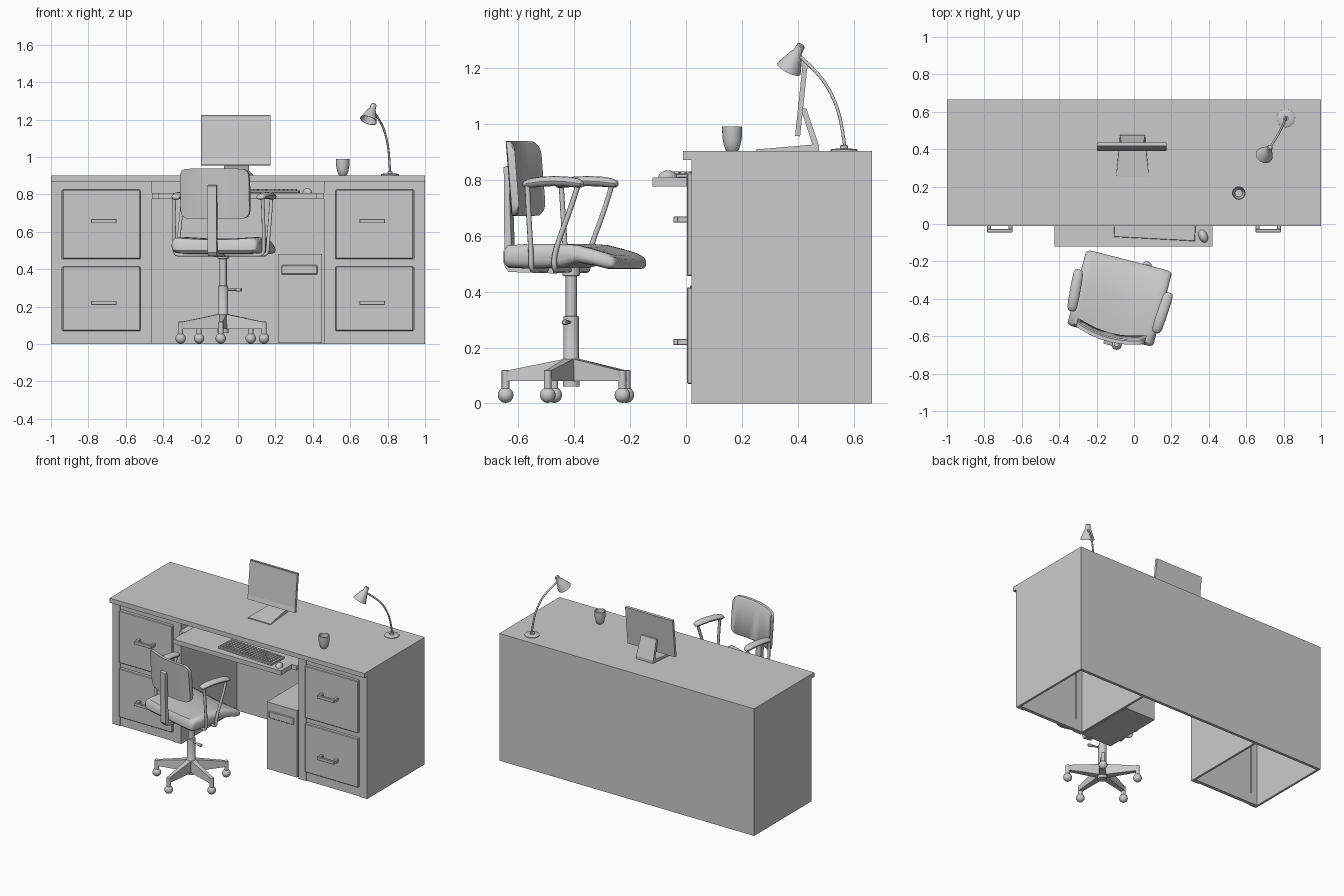
import bpy, bmesh
from math import sin, cos, pi, radians
from mathutils import Matrix, Vector

if "Cube" in bpy.data.objects:
    bpy.data.objects.remove(bpy.data.objects["Cube"])

I = Matrix.Identity(4)


def finish(name, bm, M=I, smooth=False):
    bmesh.ops.recalc_face_normals(bm, faces=bm.faces[:])
    bm.transform(M)
    me = bpy.data.meshes.new(name)
    bm.to_mesh(me)
    bm.free()
    ob = bpy.data.objects.new(name, me)
    bpy.context.collection.objects.link(ob)
    if smooth:
        bpy.ops.object.select_all(action='DESELECT')
        ob.select_set(True)
        bpy.context.view_layer.objects.active = ob
        bpy.ops.object.shade_smooth_by_angle(angle=radians(40))
    return ob


def add_box(bm, lo, hi):
    c = [(a + b) / 2 for a, b in zip(lo, hi)]
    s = [b - a for a, b in zip(lo, hi)]
    return bmesh.ops.create_cube(bm, size=1, matrix=Matrix.Translation(c) @ Matrix.Diagonal((*s, 1)))


def boxes(name, parts, M=I, bevel=0):
    bm = bmesh.new()
    for lo, hi in parts:
        add_box(bm, lo, hi)
    if bevel:
        bmesh.ops.bevel(bm, geom=bm.edges[:], offset=bevel, segments=1, affect='EDGES', profile=0.5)
    return finish(name, bm, M)


def loft(name, rings, M=I, smooth=True):
    bm = bmesh.new()
    vs = [[bm.verts.new(p) for p in r] for r in rings]
    n = len(rings[0])
    for a, b in zip(vs, vs[1:]):
        for i in range(n):
            j = (i + 1) % n
            bm.faces.new((a[i], a[j], b[j], b[i]))
    bm.faces.new(vs[0])
    bm.faces.new(vs[-1])
    return finish(name, bm, M, smooth)


def lathe(name, profile, M=I, n=20):
    return loft(name, [[(r * cos(2 * pi * i / n), r * sin(2 * pi * i / n), z) for i in range(n)]
                       for r, z in profile], M)


def tube(name, pts, r, M=I, kind='NURBS'):
    cu = bpy.data.curves.new(name, 'CURVE')
    cu.dimensions = '3D'
    cu.bevel_depth, cu.bevel_resolution, cu.use_fill_caps = r, 2, True
    sp = cu.splines.new(kind)
    sp.points.add(len(pts) - 1)
    for p, co in zip(sp.points, pts):
        p.co = (*co, 1)
    if kind == 'NURBS':
        sp.use_endpoint_u, sp.order_u, sp.resolution_u = True, 3, 5
    ob = bpy.data.objects.new(name, cu)
    ob.matrix_world = M
    bpy.context.collection.objects.link(ob)


def T(*p):
    return Matrix.Translation(p)


# ---- desk shell
boxes("desk_top", [((-1, -.01, .87), (1, .665, .902))])
boxes("desk_back", [((-1, .645, 0), (1, .665, .87))])
for s, side in ((-1, "left"), (1, "right")):
    def span(a, b, y0, y1, z0, z1):
        return ((min(s * a, s * b), y0, z0), (max(s * a, s * b), y1, z1))
    boxes(side + "_pedestal", [
        span(.985, 1, .02, .645, 0, .87), span(.46, .475, .02, .645, 0, .87),   # side panels
        span(.94, .985, .02, .05, 0, .87), span(.475, .52, .02, .05, 0, .87),   # stiles
        span(.52, .94, .026, .05, 0, .075), span(.52, .94, .026, .05, .41, .455),
        span(.52, .94, .026, .05, .82, .87)])                                   # rails
    for z0, z1, zh, lab in ((.455, .825, .657, "upper"), (.07, .415, .22, "lower")):
        boxes(f"{side}_{lab}_drawer", [span(.522, .938, .003, .045, z0, z1)], bevel=.004)
        boxes(f"{side}_{lab}_handle", [
            span(.65, .785, -.045, -.028, zh - .011, zh + .011),
            span(.65, .67, -.03, .005, zh - .011, zh + .011),
            span(.765, .785, -.03, .005, zh - .011, zh + .011)], bevel=.002)
    boxes(side + "_tray_runner", [span(.42, .46, .0, .4, .775, .808)])
boxes("keyboard_tray", [((-.425, -.12, .775), (.42, .4, .807))])

# ---- keyboard and mouse
K = T(.112, -.01, .807) @ Matrix.Rotation(radians(-3), 4, 'Z')
boxes("keyboard_body", [((-.217, -.07, 0), (.217, .07, .014))], K, .002)
keys = []
for r in range(6):
    for c in range(18):
        x, y = -.206 + c * .0229, -.062 + r * .0207
        keys.append(((x, y, .012), (x + .0185, y + .0165, .022)))
boxes("keyboard_keys", keys, K)
bm = bmesh.new()
bmesh.ops.create_uvsphere(bm, u_segments=16, v_segments=10, radius=1)
bmesh.ops.bisect_plane(bm, geom=bm.verts[:] + bm.edges[:] + bm.faces[:], plane_co=(0, 0, 0),
                       plane_no=(0, 0, -1), clear_outer=True)
bmesh.ops.holes_fill(bm, edges=bm.edges[:])
finish("mouse", bm, T(.37, -.065, .807) @ Matrix.Rotation(.4, 4, 'Z') @ Matrix.Diagonal((.024, .036, .026, 1)), True)

# ---- monitor
bm = bmesh.new()
add_box(bm, (-.186, -.009, -.135), (.186, .009, .135))
bm.normal_update()
front = min(bm.faces, key=lambda f: f.normal.y)
bmesh.ops.inset_region(bm, faces=[front], thickness=.014)
for v in front.verts:
    v.co.y += .004
    if v.co.z < 0:
        v.co.z += .022
finish("monitor", bm, T(-.013, .413, 1.09) @ Matrix.Rotation(radians(-6), 4, 'X'))
stand = [(.25, .902, .088), (.475, .902, .067), (.475, .922, .067), (.43, 1.055, .06),
         (.41, 1.055, .06), (.452, .925, .067), (.25, .908, .088)]
loft("monitor_stand", [[(-.008 + s * w, y, z) for y, z, w in stand] for s in (-1, 1)], smooth=False)

# ---- cup
lathe("cup", [(.02, .902), (.023, .905), (.03, .925), (.035, .95), (.036, .99),
              (.031, .99), (.03, .95), (.02, .915)], T(.56, .165, 0), 24)

# ---- desk lamp
lathe("lamp_base", [(.048, .902), (.048, .907), (.044, .910), (.014, .911), (.014, .922), (.008, .924)],
      T(.812, .565, 0), 24)
tube("lamp_arm", [(.813, .568, .915), (.809, .556, 1.01), (.795, .525, 1.1),
                  (.77, .475, 1.18), (.728, .41, 1.238)], .006)
top, rim = Vector((.728, .412, 1.282)), Vector((.697, .367, 1.195))
lathe("lamp_shade", [(.011, 0), (.015, .004), (.017, .032), (.023, .04), (.047, .102), (.044, .102),
                     (.02, .045)],
      Matrix.Translation(top) @ (rim - top).to_track_quat('Z', 'Y').to_matrix().to_4x4(), 20)

# ---- computer tower
boxes("computer_tower", [((.213, .02, .005), (.45, .46, .48))])
boxes("tower_panel", [((.232, .014, .372), (.425, .03, .422))], bevel=.004)

# ---- swivel chair, built facing +y then turned
C = T(-.08, -.41, 0) @ Matrix.Rotation(radians(-14.4), 4, 'Z')

# seat: waterfall section given as (depth, bottom, top)
sec = [(-.195, .5, .55), (-.18, .485, .57), (-.1, .482, .575), (.02, .485, .575), (.08, .503, .57),
       (.14, .492, .555), (.19, .48, .54), (.215, .482, .525), (.222, .492, .51)]
rings = []
for u, d in ((-.237, .03), (-.232, .014), (-.218, .003), (-.19, 0), (-.1, 0), (0, 0),
             (.1, 0), (.19, 0), (.218, .003), (.232, .014), (.237, .03)):
    k, sv, dip = 1 - d / .045, 1 - d / .4, .012 * (1 - (u / .237) ** 2)
    up = [(u, v * sv, (b + t) / 2 + k * (t - b) / 2 - dip) for v, b, t in sec]
    dn = [(u, v * sv, (b + t) / 2 - k * (t - b) / 2) for v, b, t in sec]
    rings.append(up + dn[::-1])
loft("seat", rings, C)

# backrest: curved panel with rounded corners
rings = []
for u, c in ((-.19, .045), (-.187, .025), (-.178, .011), (-.16, .002), (-.1, 0), (-.05, 0), (0, 0),
             (.05, 0), (.1, 0), (.16, .002), (.178, .011), (.187, .025), (.19, .045)):
    v, z0, z1 = -.205 + u * u, .67 + c, .938 - c
    rings.append([(u, v + t - (z - .67) * .08, z) for t, z in
                  ((0, z0), (0, z1), (.02, z1), (.028, z1 - .01), (.028, z0 + .01), (.02, z0))])
loft("backrest", rings, C)
prof = [(-.06, .465), (-.225, .47), (-.24, .49), (-.243, .845), (-.225, .85), (-.213, .5),
        (-.205, .487), (-.06, .485)]
loft("backrest_post", [[(u, v, z) for v, z in prof] for u in (-.025, .025)], C, False)

# armrests with two bent rods each
for s, side in ((-1, "left"), (1, "right")):
    rings = []
    for v, f in ((-.118, .35), (-.112, .7), (-.095, .93), (-.05, 1), (0, 1), (.05, 1),
                 (.085, .93), (.103, .7), (.108, .35)):
        rings.append([(s * (.241 + .07 * v) + .028 * f * cos(a), v,
                       .795 - .9 * v * v + .018 * f * sin(a))
                      for a in [2 * pi * i / 12 for i in range(12)]])
    loft(side + "_arm_pad", rings, C)
    for lab, vt, vb in (("front", .09, .0), ("rear", -.1, -.085)):
        tube(f"{side}_{lab}_arm_rod",
             [(s * .243, vt, .79), (s * .247, vt * .7 + vb * .3, .7), (s * .247, vb, .54),
              (s * .247, vb, .478), (s * .2, vb, .475), (s * .03, vb, .478)], .0095, C)

# gas column and lever
lathe("column", [(.03, .06), (.03, .16), (.027, .165), (.027, .31), (.02, .313), (.02, .455),
                 (.031, .457), (.031, .495)], C)
tube("height_lever", [(0, 0, .29), (.085, 0, .29)], .006, C, 'POLY')
lathe("lever_grip", [(.006, 0), (.01, .004), (.01, .03), (.006, .034)],
      C @ T(.07, 0, .29) @ Matrix.Rotation(pi / 2, 4, 'Y'), 10)

# five-star base with ball casters
for i in range(5):
    R = T(-.08, -.41, 0) @ Matrix.Rotation(radians(-93 + 72 * i), 4, 'Z')
    loft(f"base_leg_{i + 1}", [[(r, -w, .08), (r, w, .08), (r, w * .8, h), (r, -w * .8, h)]
                               for r, w, h in ((.01, .024, .162), (.235, .013, .117))], R, False)
    W = R @ T(.235, 0, 0)
    lathe(f"caster_stem_{i + 1}", [(.014, .045), (.014, .117), (.01, .12)], W, 12)
    bm = bmesh.new()
    bmesh.ops.create_uvsphere(bm, u_segments=16, v_segments=10, radius=.028)
    finish(f"caster_{i + 1}", bm, W @ T(0, 0, .03), True)
